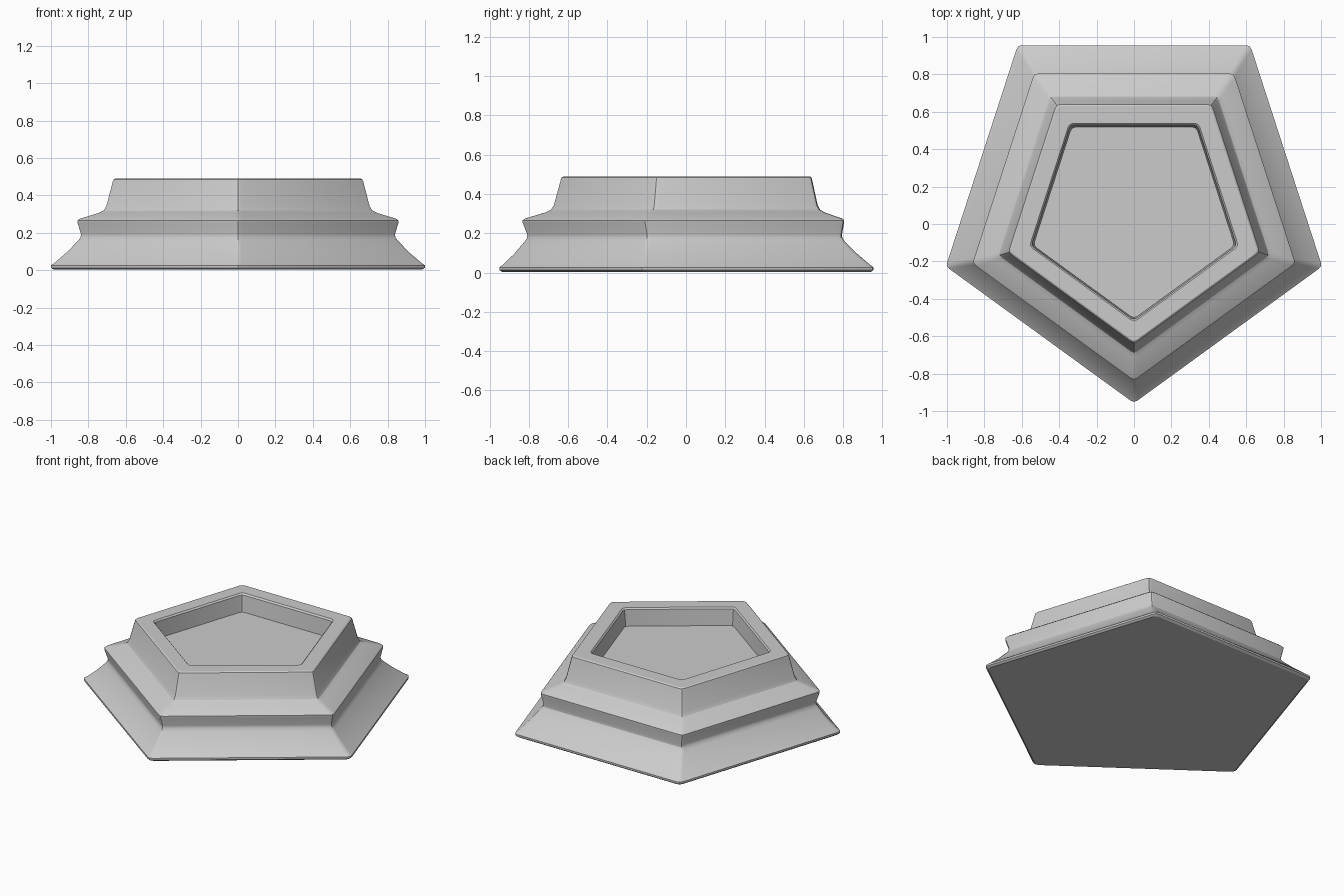
import bpy, bmesh
from math import sin, cos, radians
from mathutils import Vector

if "Cube" in bpy.data.objects:
    bpy.data.objects.remove(bpy.data.objects["Cube"])

# Profile rings from the underside to the recess floor: (half width, y centre, z)
PROFILE = [
    (0.985, 0.099, 0.005), (1.0, 0.10, 0.015), (1.0, 0.10, 0.028), (0.985, 0.099, 0.038),
    (0.915, 0.088, 0.098), (0.855, 0.077, 0.160), (0.842, 0.075, 0.178), (0.840, 0.075, 0.195),
    (0.858, 0.070, 0.255), (0.858, 0.070, 0.268), (0.846, 0.070, 0.277),
    (0.745, 0.067, 0.308), (0.718, 0.067, 0.322), (0.704, 0.067, 0.345),
    (0.670, 0.067, 0.476), (0.666, 0.067, 0.486), (0.656, 0.067, 0.492),
    (0.553, 0.063, 0.492), (0.543, 0.062, 0.482), (0.533, 0.060, 0.372),
]
CORNER = 0.022


def pentagon(half, cy, z):
    """Five-sided ring, one point towards the front, corners slightly rounded."""
    r = half / sin(radians(72)) + 0.006
    c = [Vector((r * cos(radians(-90 + 72 * i)), cy + r * sin(radians(-90 + 72 * i)), z))
         for i in range(5)]
    pts = []
    for i in range(5):
        p = c[i]
        a = p + (c[i - 1] - p).normalized() * CORNER
        b = p + (c[(i + 1) % 5] - p).normalized() * CORNER
        pts += [a, (a + b) * 0.25 + p * 0.5, b]
    return pts


# Stepped pedestal with recessed top
bm = bmesh.new()
rings = [[bm.verts.new(p) for p in pentagon(*row)] for row in PROFILE]
n = len(rings[0])
for lo, hi in zip(rings, rings[1:]):
    for i in range(n):
        j = (i + 1) % n
        bm.faces.new((lo[i], lo[j], hi[j], hi[i]))
bm.faces.new(rings[0][::-1])   # underside
bm.faces.new(rings[-1])        # recess floor
bmesh.ops.translate(bm, verts=bm.verts, vec=(0, 0, -0.005 + 0.003))
mesh = bpy.data.meshes.new("pentagon_pedestal")
bm.to_mesh(mesh)
bm.free()
pedestal = bpy.data.objects.new("pentagon_pedestal", mesh)
bpy.context.collection.objects.link(pedestal)
bpy.context.view_layer.objects.active = pedestal
pedestal.select_set(True)
bpy.ops.object.shade_smooth_by_angle(angle=radians(30))
